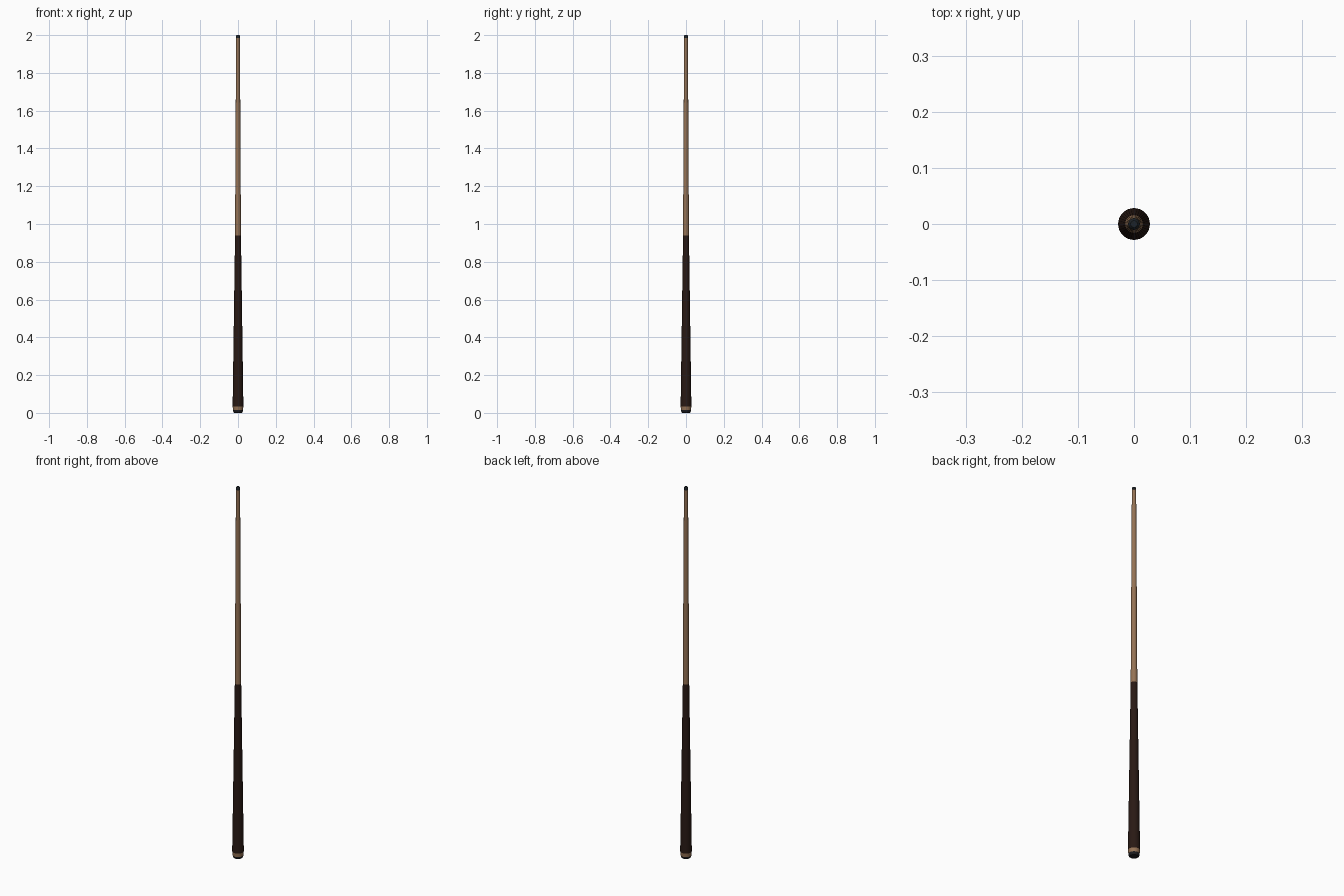
import bpy, bmesh, math

if "Cube" in bpy.data.objects:
    bpy.data.objects.remove(bpy.data.objects["Cube"])

SIDES = 32


def material(name, rgb):
    m = bpy.data.materials.new(name)
    m.diffuse_color = (*rgb, 1)
    m.use_nodes = True
    m.node_tree.nodes["Principled BSDF"].inputs["Base Color"].default_value = m.diffuse_color
    return m


def lathe(name, profile, mat):
    """Closed turned part from (radius, height) points, bottom to top."""
    bm = bmesh.new()
    rings = [[bm.verts.new((r * math.cos(2 * math.pi * i / SIDES),
                            r * math.sin(2 * math.pi * i / SIDES), z))
              for i in range(SIDES)] for r, z in profile]
    for a, b in zip(rings, rings[1:]):
        for i in range(SIDES):
            j = (i + 1) % SIDES
            bm.faces.new((a[i], a[j], b[j], b[i]))
    bm.faces.new(rings[0][::-1])
    bm.faces.new(rings[-1])
    mesh = bpy.data.meshes.new(name)
    bm.to_mesh(mesh)
    bm.free()
    mesh.materials.append(mat)
    ob = bpy.data.objects.new(name, mesh)
    bpy.context.collection.objects.link(ob)
    bpy.context.view_layer.objects.active = ob
    ob.select_set(True)
    bpy.ops.object.shade_smooth_by_angle(angle=math.radians(35))
    ob.select_set(False)


black = material("black_rubber", (0.012, 0.012, 0.014))
dark_wood = material("dark_wood", (0.022, 0.010, 0.007))
pale_wood = material("pale_wood", (0.30, 0.17, 0.09))
tip_mat = material("tip_leather", (0.012, 0.016, 0.02))

# Butt end: rounded bumper and pale ring
lathe("bumper", [(0.020, 0), (0.0235, 0.003), (0.0255, 0.008), (0.0265, 0.014)], black)
lathe("butt_ring", [(0.0265, 0.014), (0.0283, 0.034)], pale_wood)
# Tapered handle and slimmer shaft
lathe("handle", [(0.0283, 0.034), (0.0283, 0.05), (0.0157, 0.94)], dark_wood)
lathe("shaft", [(0.0157, 0.94), (0.0102, 1.984)], pale_wood)
# Domed tip
lathe("tip", [(0.0104, 1.984), (0.0104, 1.993), (0.0092, 1.997), (0.006, 2.0)], tip_mat)
